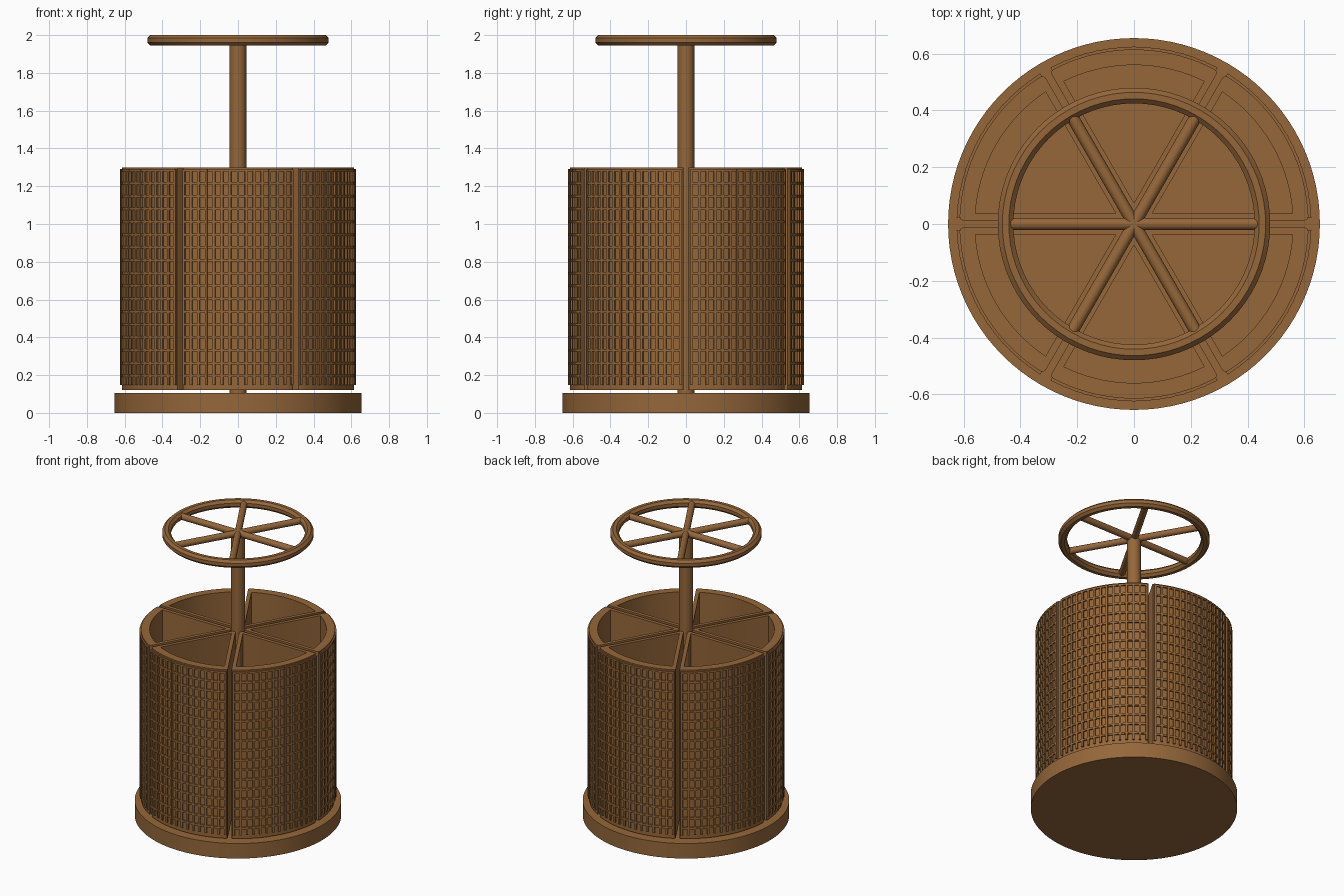
import bpy, bmesh
from math import sin, cos, asin, pi, radians
from mathutils import Matrix, Vector

cube = bpy.data.objects.get("Cube")
if cube:
    bpy.data.objects.remove(cube)

wood = bpy.data.materials.new("brown_wood")
wood.use_nodes = True
BROWN = (0.30, 0.135, 0.042, 1)
wood.diffuse_color = BROWN
wood.node_tree.nodes["Principled BSDF"].inputs["Base Color"].default_value = BROWN


def finish(name, bm):
    """Turn a bmesh into a smooth object with sharp edges kept."""
    bmesh.ops.recalc_face_normals(bm, faces=bm.faces)
    mesh = bpy.data.meshes.new(name)
    bm.to_mesh(mesh)
    bm.free()
    mesh.materials.append(wood)
    mesh.shade_smooth()
    mesh.set_sharp_from_angle(angle=radians(30))
    obj = bpy.data.objects.new(name, mesh)
    bpy.context.collection.objects.link(obj)
    return obj


def loft(bm, rings, caps=True, closed=False):
    """Skin a list of point loops, capping or closing the ends."""
    loops = [[bm.verts.new(p) for p in ring] for ring in rings]
    pairs = list(zip(loops, loops[1:]))
    if closed:
        pairs.append((loops[-1], loops[0]))
    for a, b in pairs:
        for i in range(len(a)):
            j = (i + 1) % len(a)
            bm.faces.new((a[i], a[j], b[j], b[i]))
    if caps and not closed:
        bm.faces.new(loops[0])
        bm.faces.new(loops[-1])


def circle(r, z, n):
    return [(r * cos(2 * pi * i / n), r * sin(2 * pi * i / n), z) for i in range(n)]


def wedge(r, gap, fillet, z, n=18):
    """Sixth of a disc, set back from its neighbours, with eased corners."""
    def side_point(angle_sign, dist):
        x, y = dist, gap
        if angle_sign < 0:
            c, s = cos(pi / 3), sin(pi / 3)
            x, y = c * x + s * y, s * x - c * y
        return (x, y, z)
    start = asin((gap + fillet) / r)
    arc = [start + (pi / 3 - 2 * start) * i / n for i in range(n + 1)]
    eased = [(r - fillet, 0), (r - fillet * 0.3, fillet * 0.3)]

    def corner(sign):
        pts = []
        for d, lift in eased:
            p = Vector(side_point(sign, d))
            tilt = lift / r * sign
            pts.append(tuple(Matrix.Rotation(tilt, 3, "Z") @ p))
        return pts
    apex = gap / sin(pi / 6)
    tip = (apex * cos(pi / 6), apex * sin(pi / 6), z)
    curve = [(r * cos(a), r * sin(a), z) for a in arc]
    return [tip] + corner(1) + curve + corner(-1)[::-1]


def arc_bar(bm, r0, r1, a0, a1, z0, z1, n):
    """Bar curved around the z axis."""
    rings = []
    for i in range(n + 1):
        a = a0 + (a1 - a0) * i / n
        rings.append([(r * cos(a), r * sin(a), z)
                      for r, z in ((r0, z0), (r1, z0), (r1, z1), (r0, z1))])
    loft(bm, rings)


# Round base plate
bm = bmesh.new()
loft(bm, [circle(0.655, 0, 96), circle(0.655, 0.105, 96)])
finish("base", bm)

# Central post
bm = bmesh.new()
loft(bm, [circle(0.044, 0.1, 32), circle(0.044, 1.96, 32)])
finish("post", bm)

# Six wedge-shaped cups with a raised lattice on the outside
R, RIB = 0.615, 0.625
BOTTOM, TOP = 0.12, 1.30
for k in range(6):
    bm = bmesh.new()
    loft(bm, [wedge(R, 0.012, 0.014, BOTTOM), wedge(R, 0.012, 0.014, TOP),
              wedge(0.56, 0.037, 0.002, TOP), wedge(0.56, 0.037, 0.002, 0.16)])
    cup = finish(f"cup_{k + 1}", bm)

    bm = bmesh.new()
    first, last, half = radians(2.5), radians(57.5), 0.0065
    for i in range(15):
        a = first + (last - first) * i / 14
        arc_bar(bm, R - 0.01, RIB, a - half / R, a + half / R, 0.148, 1.288, 1)
    for i in range(17):
        z = 0.196 + 0.068 * i
        arc_bar(bm, R - 0.01, RIB - 0.001, first, last, z - half, z + half, 18)
    lattice = finish(f"cup_lattice_{k + 1}", bm)
    for obj in (cup, lattice):
        obj.rotation_euler.z = k * pi / 3

# Wheel rim with an eight-sided section
MID, THICK = 1.9725, 0.0275 / cos(pi / 8)
bm = bmesh.new()
section = [(i + 0.5) * pi / 4 for i in range(8)]
loft(bm, [circle(0.4525 + THICK * cos(t), MID + THICK * sin(t), 72) for t in section],
     closed=True)
finish("wheel_rim", bm)

# Three full-width bars make six wheel spokes
for k in range(3):
    bm = bmesh.new()
    bmesh.ops.create_cone(bm, cap_ends=True, segments=16, radius1=0.022, radius2=0.022,
                          depth=0.88, matrix=Matrix.Rotation(pi / 2, 4, "Y"))
    spoke = finish(f"wheel_spoke_{k + 1}", bm)
    spoke.location.z = MID
    spoke.rotation_euler.z = k * pi / 3
